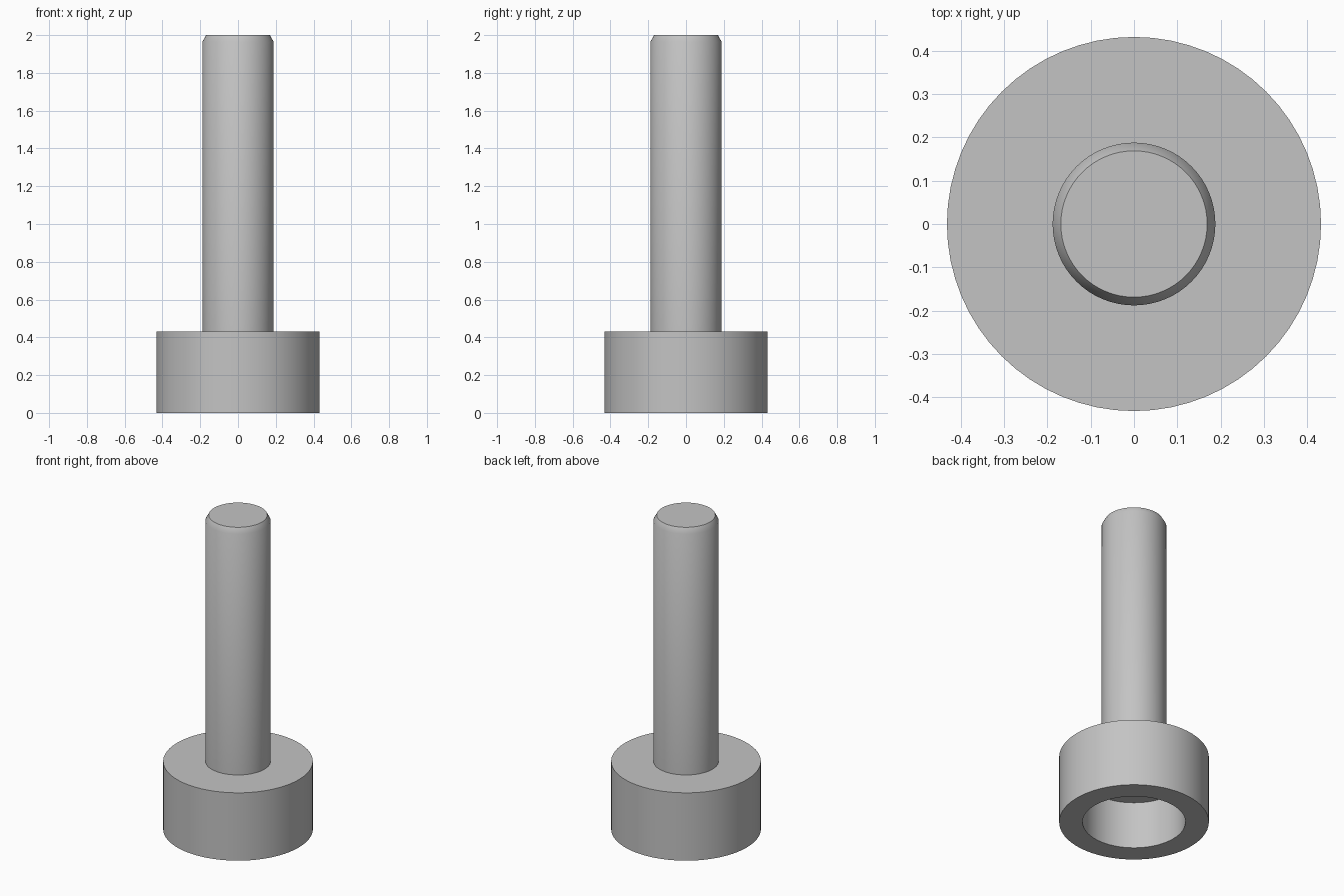
import bpy
import bmesh
import math

SEGMENTS = 64

cube = bpy.data.objects.get("Cube")
if cube:
    bpy.data.objects.remove(cube, do_unlink=True)

# One plain grey metal
GREY = (0.55, 0.55, 0.55, 1)
metal = bpy.data.materials.new("grey metal")
metal.use_nodes = True
metal.diffuse_color = GREY
metal.node_tree.nodes["Principled BSDF"].inputs["Base Color"].default_value = GREY


def lathe(name, profile):
    """Spin a (radius, height) profile around the z axis."""
    bm = bmesh.new()
    verts = [bm.verts.new((r, 0, z)) for r, z in profile]
    edges = [bm.edges.new(pair) for pair in zip(verts, verts[1:])]
    bmesh.ops.spin(bm, geom=verts + edges, cent=(0, 0, 0), axis=(0, 0, 1),
                   angle=math.tau, steps=SEGMENTS)
    bmesh.ops.remove_doubles(bm, verts=bm.verts, dist=0.0001)
    bmesh.ops.recalc_face_normals(bm, faces=bm.faces)
    mesh = bpy.data.meshes.new(name)
    bm.to_mesh(mesh)
    bm.free()
    mesh.materials.append(metal)
    obj = bpy.data.objects.new(name, mesh)
    bpy.context.collection.objects.link(obj)
    bpy.ops.object.select_all(action="DESELECT")
    obj.select_set(True)
    bpy.context.view_layer.objects.active = obj
    bpy.ops.object.shade_smooth_by_angle(angle=math.radians(35))
    return obj


# Wide head with a round blind bore in its underside, joined to the shaft
HEAD_R, HEAD_H = 0.432, 0.432
BORE_R, BORE_DEPTH = 0.297, 0.30
SHAFT_R = 0.188
lathe("head", [(0, BORE_DEPTH), (BORE_R, BORE_DEPTH), (BORE_R, 0),
               (HEAD_R, 0), (HEAD_R, HEAD_H), (SHAFT_R, HEAD_H)])

# Shaft with a chamfered tip
lathe("shaft", [(SHAFT_R, HEAD_H), (SHAFT_R, 1.966), (0.169, 2), (0, 2)])
